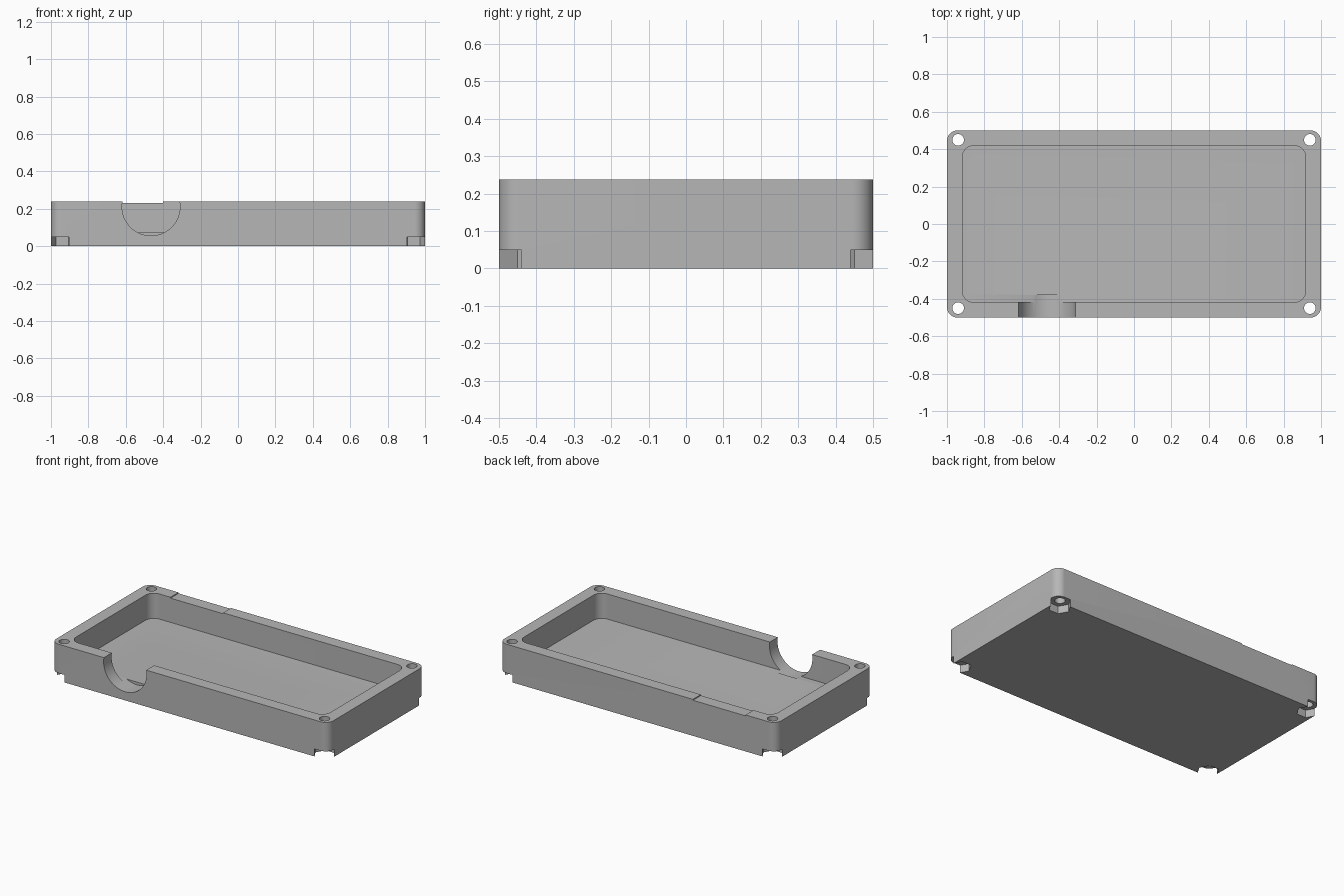
import bpy
import bmesh
from math import cos, sin, pi
from mathutils import Matrix

HEIGHT = 0.238
FLOOR = 0.074

if "Cube" in bpy.data.objects:
    bpy.data.objects.remove(bpy.data.objects["Cube"])

grey = bpy.data.materials.new("neutral grey")
grey.use_nodes = True
colour = (0.47, 0.47, 0.47, 1)
grey.diffuse_color = colour
grey.node_tree.nodes["Principled BSDF"].inputs["Base Color"].default_value = colour


def rounded_rect(hx, hy, r, steps=12):
    """Outline of a rounded rectangle, counter-clockwise."""
    pts = []
    corners = [(1, 1), (-1, 1), (-1, -1), (1, -1)]
    for i, (sx, sy) in enumerate(corners):
        for k in range(steps + 1):
            a = pi / 2 * (i + k / steps)
            pts.append((sx * (hx - r) + r * cos(a), sy * (hy - r) + r * sin(a)))
    return pts


def circle(r, sides):
    return [(r * cos(2 * pi * k / sides), r * sin(2 * pi * k / sides)) for k in range(sides)]


def prism(name, outline, z0, z1, matrix=Matrix.Identity(4)):
    """Extrude an outline from z0 to z1, then place it."""
    bm = bmesh.new()
    face = bm.faces.new([bm.verts.new((x, y, z0)) for x, y in outline])
    out = bmesh.ops.extrude_face_region(bm, geom=[face])
    verts = [v for v in out["geom"] if isinstance(v, bmesh.types.BMVert)]
    bmesh.ops.translate(bm, verts=verts, vec=(0, 0, z1 - z0))
    bmesh.ops.recalc_face_normals(bm, faces=bm.faces)
    bm.transform(matrix)
    mesh = bpy.data.meshes.new(name)
    bm.to_mesh(mesh)
    bm.free()
    mesh.materials.append(grey)
    obj = bpy.data.objects.new(name, mesh)
    bpy.context.collection.objects.link(obj)
    return obj


# Tray body
tray = prism("tray", rounded_rect(1, 0.5, 0.055), 0, HEIGHT)

# Main cavity
cutters = [prism("cavity_cutter", rounded_rect(0.918, 0.418, 0.06), FLOOR, 0.4)]

# Corner screw holes with hexagonal nut pockets underneath
for sx in (-1, 1):
    for sy in (-1, 1):
        place = Matrix.Translation((sx * 0.94, sy * 0.45, 0))
        cutters.append(prism("screw_hole_cutter", circle(0.031, 32), 0.02, 0.4, place))
        cutters.append(prism("nut_pocket_cutter", circle(0.066, 6), -0.1, 0.049, place))

# Round connector opening through the front wall
place = Matrix.Translation((-0.465, 0, 0.211)) @ Matrix.Rotation(pi / 2, 4, "X")
cutters.append(prism("connector_cutter", circle(0.155, 64), 0.38, 0.7, place))

# Shallow notch in the rear rim
place = Matrix.Translation((-0.59, 0.51, 0))
notch = [(-0.19, -0.11), (0.19, -0.11), (0.19, 0.1), (-0.19, 0.1)]
cutters.append(prism("rim_notch_cutter", notch, HEIGHT - 0.006, 0.4, place))

# Cut everything out of the body
bpy.context.view_layer.objects.active = tray
tray.select_set(True)
for cutter in cutters:
    mod = tray.modifiers.new("cut", "BOOLEAN")
    mod.operation = "DIFFERENCE"
    mod.solver = "EXACT"
    mod.object = cutter
    bpy.ops.object.modifier_apply(modifier=mod.name)
    bpy.data.objects.remove(cutter)

bpy.ops.object.shade_smooth_by_angle(angle=pi / 6)
